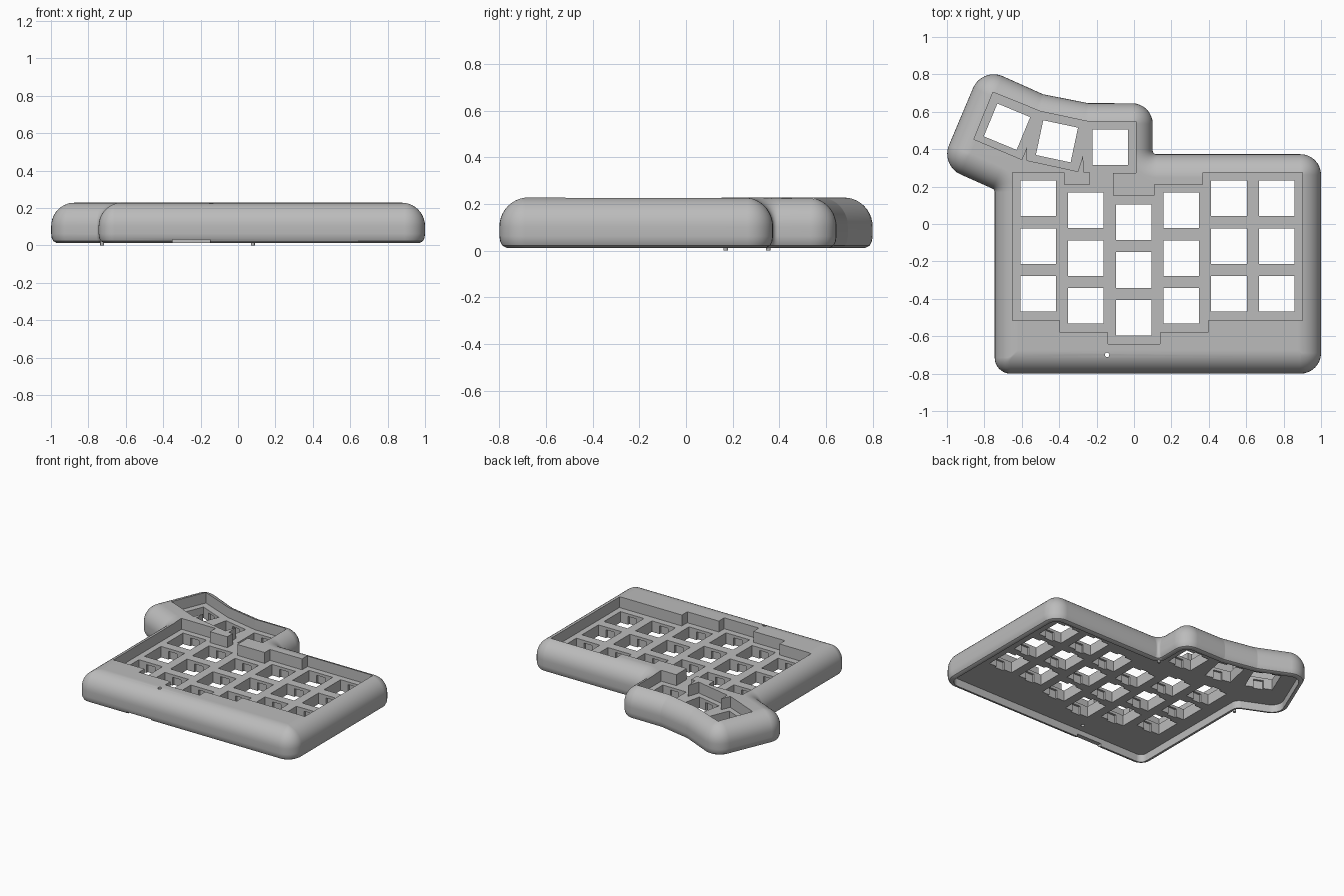
import bpy, bmesh, math
from mathutils import Vector, Matrix

cube = bpy.data.objects.get("Cube")
if cube:
    bpy.data.objects.remove(cube)

PLATE_TOP, PLATE_BOTTOM, RIM, TOP = 0.148, 0.068, 0.012, 0.228
PITCH, HOLE, SHOULDER = 0.255, 0.19, 0.125

grey = bpy.data.materials.new("case grey")
grey.use_nodes = True
grey.diffuse_color = (0.5, 0.5, 0.5, 1)
grey.node_tree.nodes["Principled BSDF"].inputs["Base Color"].default_value = grey.diffuse_color

# Outer plan corners, anticlockwise: (x, y, corner radius)
OUTLINE = [(-0.745, -0.8, .085), (1, -0.8, .11), (1, 0.373, .11), (0.1, 0.373, .02),
           (0.1, 0.645, .11), (-0.246, 0.646, .02), (-0.487, 0.694, .02),
           (-0.813, 0.84, .12), (-1.035, 0.313, .12), (-0.745, 0.184, .02)]

# Well around the keys, stepped to follow the column stagger
WELL = [(-.65, -.516), (-.395, -.516), (-.395, -.579), (-.14, -.579), (-.14, -.642),
        (.14, -.642), (.14, -.579), (.395, -.579), (.395, -.516), (.9, -.516),
        (.9, .275), (.37, .275), (.37, .212), (.11, .212), (.11, .152), (-.112, .152),
        (-.112, .272), (.01, .272), (.01, .548), (-.246, .548), (-.5, .602),
        (-.754, .705), (-.856, .453), (-.6, .345), (-.572, .412), (-.572, .34),
        (-.3, .281), (-.273, .366), (-.267, .275), (-.235, .275), (-.235, .212),
        (-.375, .212), (-.375, .275), (-.65, .275)]


def rounded_ring(inset, steps=8):
    """Outline moved inwards, with filleted corners."""
    ring, n = [], len(OUTLINE)
    for i in range(n):
        prev, here, after = (Vector(OUTLINE[k % n][:2]) for k in (i - 1, i, i + 1))
        a, b = (here - prev).normalized(), (after - here).normalized()
        na, nb = Vector((-a.y, a.x)), Vector((-b.y, b.x))
        turn = math.atan2(a.x * b.y - a.y * b.x, a.dot(b))
        side = 1 if turn > 0 else -1
        corner = here + (na + nb) * inset / (1 + na.dot(nb))
        r = max(OUTLINE[i][2] - side * inset, 0.005)
        centre = corner + (na + nb) * side * r / (1 + na.dot(nb))
        for s in range(steps + 1):
            spoke = Matrix.Rotation(turn * s / steps, 2) @ (-na * side * r)
            ring.append(centre + spoke)
    return ring


def finish(name, bm):
    bmesh.ops.recalc_face_normals(bm, faces=bm.faces)
    mesh = bpy.data.meshes.new(name)
    bm.to_mesh(mesh)
    bm.free()
    ob = bpy.data.objects.new(name, mesh)
    ob.data.materials.append(grey)
    bpy.context.collection.objects.link(ob)
    return ob


def loft(name, layers):
    """Stack of equal rings, each given as (points, z)."""
    bm = bmesh.new()
    rings = [[bm.verts.new((p[0], p[1], z)) for p in pts] for pts, z in layers]
    for low, high in zip(rings, rings[1:]):
        for i in range(len(low)):
            j = (i + 1) % len(low)
            bm.faces.new((low[i], low[j], high[j], high[i]))
    bm.faces.new(rings[0][::-1])
    bm.faces.new(rings[-1])
    return finish(name, bm)


def boxes(name, keys, width, depth, z0, z1):
    bm = bmesh.new()
    for x, y, angle in keys:
        place = (Matrix.Translation((x, y, (z0 + z1) / 2))
                 @ Matrix.Rotation(math.radians(angle), 4, 'Z')
                 @ Matrix.Diagonal((width, depth, z1 - z0, 1)))
        bmesh.ops.create_cube(bm, size=1, matrix=place)
    return finish(name, bm)


def peg(name, spots, radius, z0, z1):
    bm = bmesh.new()
    for x, y in spots:
        bmesh.ops.create_cone(bm, cap_ends=True, segments=16, radius1=radius, radius2=radius,
                              depth=z1 - z0, matrix=Matrix.Translation((x, y, (z0 + z1) / 2)))
    return finish(name, bm)


def cut(target, cutter):
    mod = target.modifiers.new("cut", 'BOOLEAN')
    mod.operation, mod.solver, mod.object = 'DIFFERENCE', 'EXACT', cutter
    bpy.context.view_layer.objects.active = target
    bpy.ops.object.modifier_apply(modifier=mod.name)
    bpy.data.objects.remove(cutter)


# Case body: small lower edge, upright side, large rounded shoulder
profile = [(0.03, RIM), (0.012, RIM + 0.01), (0.003, RIM + 0.028), (0, RIM + 0.05)]
for s in range(11):
    t = math.radians(9 * s)
    profile.append((SHOULDER * (1 - math.cos(t)), TOP - SHOULDER * (1 - math.sin(t))))
case = loft("keyboard_case", [(rounded_ring(d), z) for d, z in profile])

# Hollow underside and key well
cut(case, loft("underside_cutter", [(rounded_ring(0.04), z) for z in (-0.1, PLATE_BOTTOM)]))
cut(case, loft("well_cutter", [(WELL, z) for z in (PLATE_TOP, 0.4)]))

# Switch holes: six staggered columns and three thumb keys
keys = []
for column, top_y in enumerate((.137, .073, .009, .073, .137, .137)):
    for row in range(3):
        keys.append((-0.512 + PITCH * column, top_y - PITCH * row, 0))
keys += [(-.128, .41, 0), (-.412, .442, -12), (-.679, .52, -22.5)]
cut(case, boxes("hole_cutter", keys, HOLE, HOLE, -0.1, 0.3))
cut(case, boxes("clip_notch_cutter", keys, 0.067, HOLE + 0.03, -0.1, PLATE_TOP - 0.02))

# Front slot and small pin hole in the palm area
cut(case, boxes("slot_cutter", [(-0.25, -0.78, 0)], 0.2, 0.1, -0.1, 0.032))
cut(case, peg("pin_hole_cutter", [(-0.144, -0.7)], 0.012, -0.1, 0.4))

# Tiny feet at the inner corners
peg("corner_feet", [(0.08, 0.353), (-0.727, 0.17)], 0.01, 0, 0.05)

# Smooth shoulders, crisp cut edges
bpy.ops.object.select_all(action='DESELECT')
case.select_set(True)
bpy.context.view_layer.objects.active = case
bpy.ops.object.shade_smooth_by_angle(angle=math.radians(30))
weighted = case.modifiers.new("weighted normals", 'WEIGHTED_NORMAL')
weighted.keep_sharp = True
